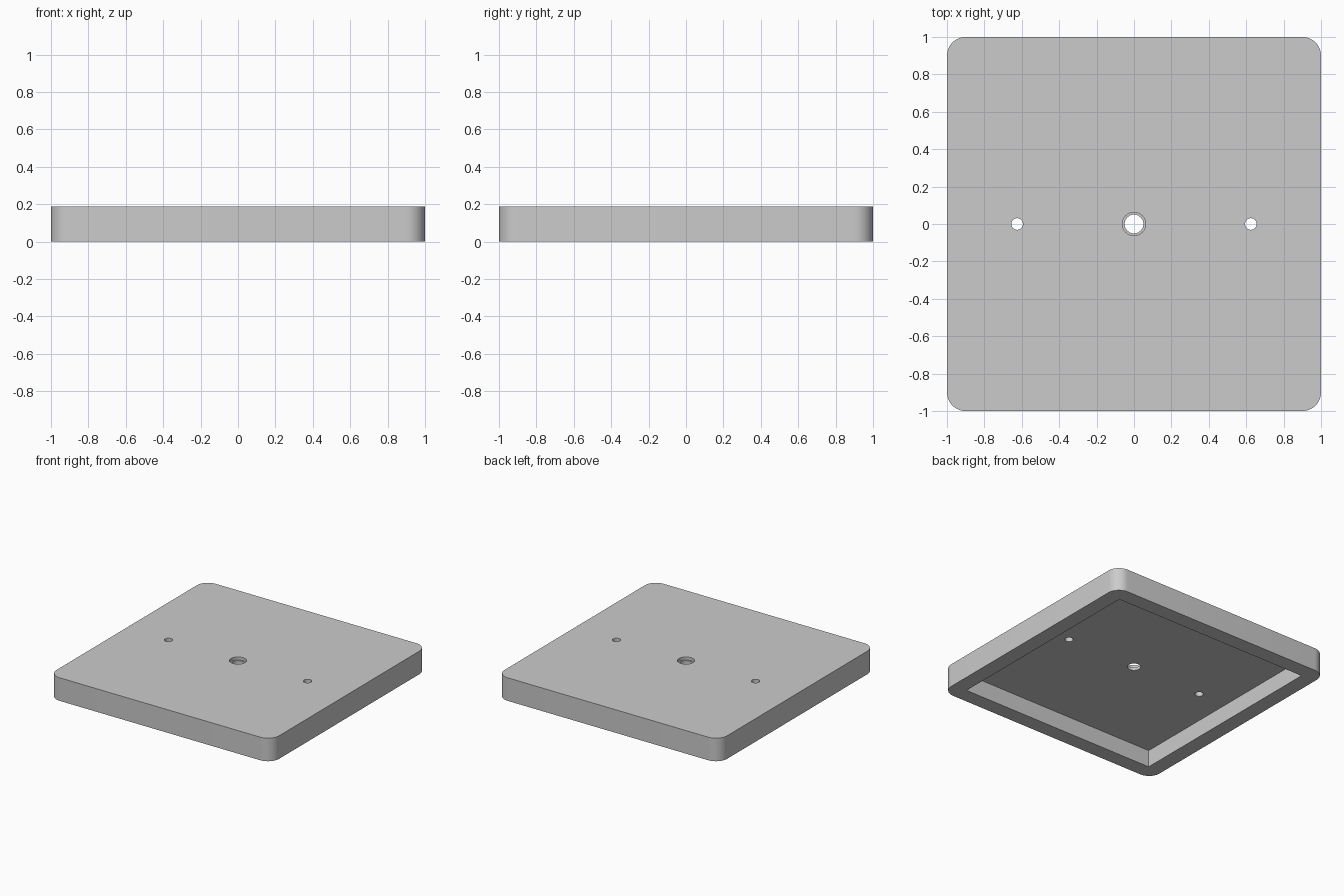
import bpy, bmesh, math

if "Cube" in bpy.data.objects:
    bpy.data.objects.remove(bpy.data.objects["Cube"], do_unlink=True)

HEIGHT, DEPTH = 0.1875, 0.1375   # overall height, depth of the hollow underneath

grey = bpy.data.materials.new("plain grey")
grey.use_nodes = True
colour = (0.6, 0.6, 0.6, 1)
grey.diffuse_color = colour
grey.node_tree.nodes["Principled BSDF"].inputs["Base Color"].default_value = colour


def box(name, half, z0, z1, radius=0):
    """Square slab with optionally rounded upright corners."""
    bm = bmesh.new()
    bmesh.ops.create_cube(bm, size=1)
    for v in bm.verts:
        v.co.x *= 2 * half
        v.co.y *= 2 * half
        v.co.z = z1 if v.co.z > 0 else z0
    if radius:
        upright = [e for e in bm.edges
                   if abs(e.verts[0].co.z - e.verts[1].co.z) > 0.01]
        bmesh.ops.bevel(bm, geom=upright, offset=radius, segments=12,
                        profile=0.5, affect='EDGES')
    mesh = bpy.data.meshes.new(name)
    bm.to_mesh(mesh)
    bm.free()
    ob = bpy.data.objects.new(name, mesh)
    bpy.context.collection.objects.link(ob)
    mesh.materials.append(grey)
    return ob


def drill(name, x, radius, z0, z1):
    bpy.ops.mesh.primitive_cylinder_add(vertices=48, radius=radius, depth=z1 - z0,
                                        location=(x, 0, (z0 + z1) / 2))
    ob = bpy.context.object
    ob.name = name
    ob.data.materials.append(grey)
    return ob


# Rounded square cover
cover = box("cover_plate", 1, 0, HEIGHT, radius=0.1)

# Hollow underside, two screw holes and a stepped centre hole
cutters = [
    box("hollow_cutter", 0.875, -0.1, DEPTH),
    drill("left_hole_cutter", 0.625, 0.031, 0.1, 0.3),
    drill("right_hole_cutter", -0.625, 0.031, 0.1, 0.3),
    drill("centre_hole_cutter", 0, 0.05, 0.1, 0.3),
    drill("centre_recess_cutter", 0, 0.0625, DEPTH + 0.025, 0.3),
]
bpy.ops.object.select_all(action='DESELECT')
cover.select_set(True)
bpy.context.view_layer.objects.active = cover
for cutter in cutters:
    mod = cover.modifiers.new(cutter.name, 'BOOLEAN')
    mod.operation = 'DIFFERENCE'
    mod.solver = 'EXACT'
    mod.object = cutter
    bpy.ops.object.modifier_apply(modifier=mod.name)
    bpy.data.objects.remove(cutter, do_unlink=True)

bpy.ops.object.shade_smooth_by_angle(angle=math.radians(30))
